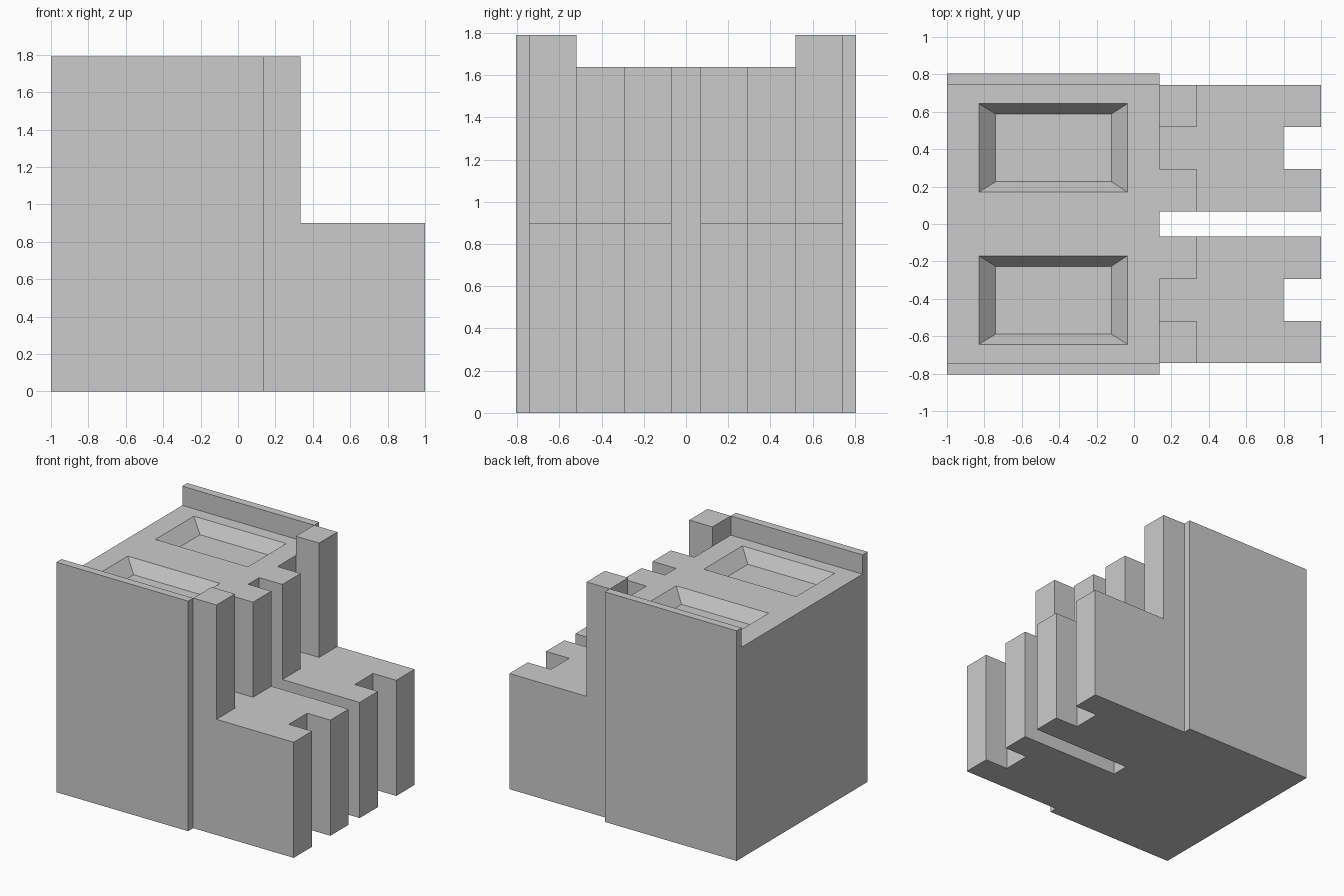
import bpy, bmesh
from mathutils import Vector

if "Cube" in bpy.data.objects:
    bpy.data.objects.remove(bpy.data.objects["Cube"])

BACK, FACE, TOP, DECK, STEP = -1.0, 0.135, 1.79, 1.64, 0.9
Y0, Y1, Y2, Y3, Y4 = 0.068, 0.293, 0.518, 0.743, 0.805


def loft(name, lower, upper):
    """Closed solid between two matching loops of points."""
    bm = bmesh.new()
    a = [bm.verts.new(p) for p in lower]
    b = [bm.verts.new(p) for p in upper]
    bm.faces.new(a)
    bm.faces.new(b)
    for i in range(len(a)):
        j = (i + 1) % len(a)
        bm.faces.new((a[i], a[j], b[j], b[i]))
    bmesh.ops.recalc_face_normals(bm, faces=bm.faces)
    mesh = bpy.data.meshes.new(name)
    bm.to_mesh(mesh)
    bm.free()
    obj = bpy.data.objects.new(name, mesh)
    bpy.context.collection.objects.link(obj)
    return obj


def upright(name, plan, z0, z1):
    return loft(name, [(x, y, z0) for x, y in plan], [(x, y, z1) for x, y in plan])


def rect(x0, x1, y0, y1):
    return [(x0, y0), (x1, y0), (x1, y1), (x0, y1)]


def apply_modifier(obj, mod):
    bpy.context.view_layer.objects.active = obj
    bpy.ops.object.modifier_apply(modifier=mod.name)


def mirror_y(obj):
    mod = obj.modifiers.new("mirror", 'MIRROR')
    mod.use_axis = (False, True, False)
    mod.use_mirror_merge = False
    apply_modifier(obj, mod)


# Main body: channel section with raised side lips
half = [(Y4, 0), (Y4, TOP), (Y3, TOP), (Y3, DECK)]
section = half + [(-y, z) for y, z in reversed(half)]
body = loft("body", [(BACK, y, z) for y, z in section],
            [(FACE, y, z) for y, z in section])

# Two tapered pockets sunk into the deck (cutter walls run on past the deck)
floor = [Vector((x, y, DECK - 0.1)) for x, y in rect(-0.74, -0.12, 0.226, 0.589)]
rim = [Vector((x, y, DECK)) for x, y in rect(-0.83, -0.035, 0.17, 0.643)]
cutter = loft("pocket_cutter", floor, [f + (r - f) * 1.3 for f, r in zip(floor, rim)])
cutter.hide_render = True
mirror_y(cutter)
cut = body.modifiers.new("pockets", 'BOOLEAN')
cut.operation = 'DIFFERENCE'
cut.solver = 'EXACT'
cut.object = cutter
apply_modifier(body, cut)
bpy.data.objects.remove(cutter)

# Front blocks: low, with a notch in the front edge
plan = [(FACE, Y0), (1, Y0), (1, Y1), (0.8, Y1), (0.8, Y2), (1, Y2), (1, Y3), (FACE, Y3)]
mirror_y(upright("front_blocks", plan, 0, STEP))

# Posts standing on the front blocks against the body
mirror_y(upright("inner_posts", rect(FACE, 0.335, Y0, Y1), STEP, DECK))
mirror_y(upright("outer_posts", rect(FACE, 0.335, Y2, Y3), STEP, TOP))
